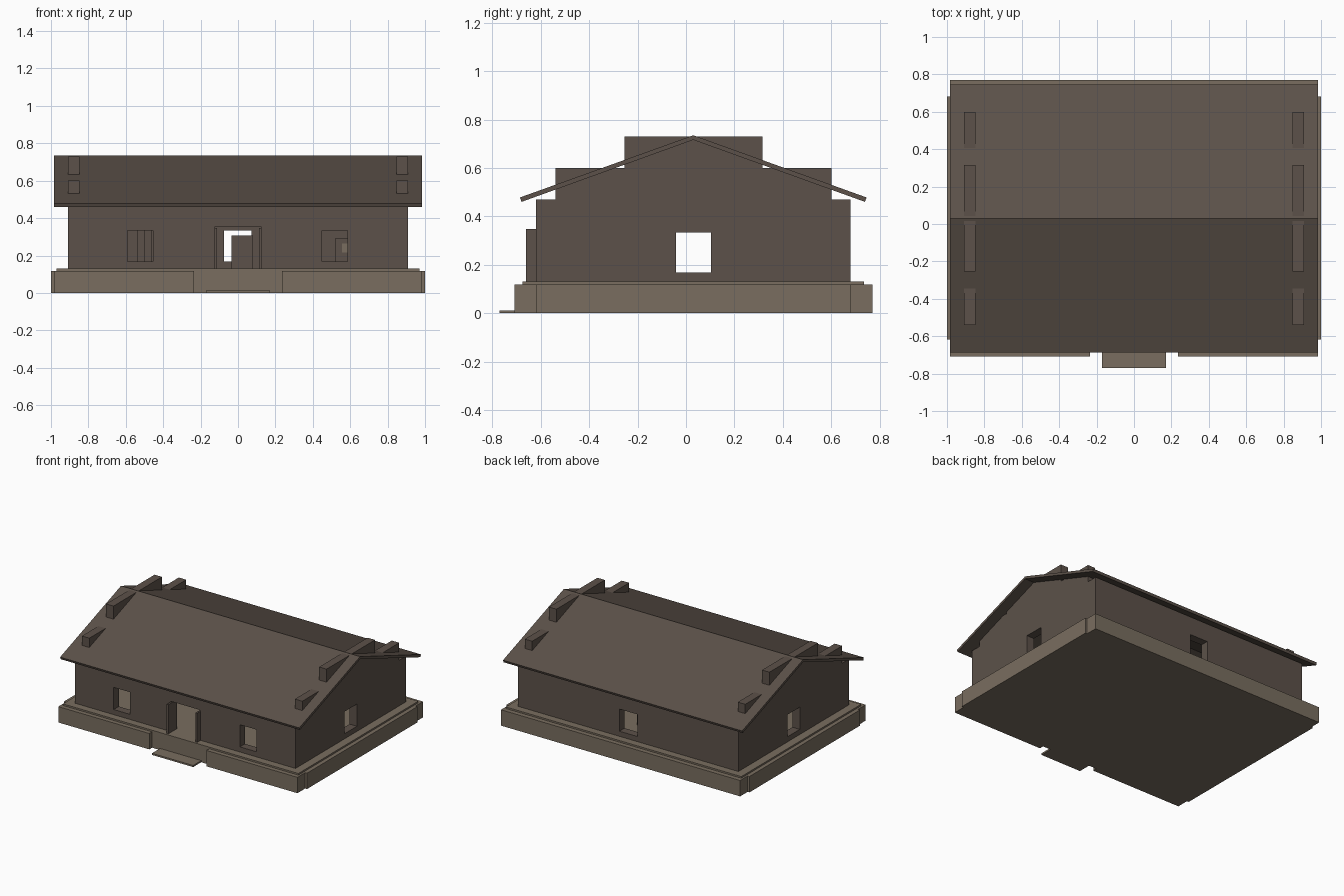
import bpy
import bmesh
from mathutils import Vector

cube = bpy.data.objects.get("Cube")
if cube:
    bpy.data.objects.remove(cube, do_unlink=True)


def material(name, rgb):
    m = bpy.data.materials.new(name)
    m.use_nodes = True
    m.diffuse_color = (*rgb, 1)
    m.node_tree.nodes["Principled BSDF"].inputs["Base Color"].default_value = (*rgb, 1)
    return m


WOOD = material("dark brown wood", (0.107, 0.083, 0.067))
STONE = material("tan stone", (0.192, 0.155, 0.115))


def prism(name, outline, x0, x1, mat):
    """Extrude a (y, z) outline along x."""
    bm = bmesh.new()
    face = bm.faces.new([bm.verts.new((x0, y, z)) for y, z in outline])
    ext = bmesh.ops.extrude_face_region(bm, geom=[face])
    moved = [v for v in ext["geom"] if isinstance(v, bmesh.types.BMVert)]
    bmesh.ops.translate(bm, verts=moved, vec=Vector((x1 - x0, 0, 0)))
    bmesh.ops.recalc_face_normals(bm, faces=bm.faces)
    mesh = bpy.data.meshes.new(name)
    bm.to_mesh(mesh)
    bm.free()
    mesh.materials.append(mat)
    obj = bpy.data.objects.new(name, mesh)
    bpy.context.collection.objects.link(obj)
    return obj


def box(name, x, y, z, mat):
    outline = [(y[0], z[0]), (y[1], z[0]), (y[1], z[1]), (y[0], z[1])]
    return prism(name, outline, x[0], x[1], mat)


def cut(wall, x, y, z):
    """Cut a rectangular opening through a wall."""
    cutter = box("opening_cutter", x, y, z, WOOD)
    cutter.hide_render = True
    mod = wall.modifiers.new("opening", "BOOLEAN")
    mod.operation = "DIFFERENCE"
    mod.solver = "EXACT"
    mod.object = cutter
    bpy.context.view_layer.objects.active = wall
    bpy.ops.object.modifier_apply(modifier=mod.name)
    bpy.data.objects.remove(cutter, do_unlink=True)


MID = 0.03            # y of the ridge and of the house centre
FLOOR, EAVE = 0.13, 0.47
SILL, HEAD = 0.168, 0.333

# Foundation: floor slab, surrounding kerbs and door step
box("floor_slab", (-0.97, 0.97), (-0.675, 0.735), (0, FLOOR), STONE)
box("back_kerb", (-0.985, 0.985), (0.68, 0.77), (0, 0.118), STONE)
box("door_step", (-0.17, 0.17), (-0.77, -0.66), (0, 0.012), STONE)
for side, s in (("left", 1), ("right", -1)):
    box(side + "_front_kerb", (s * 0.235, s * 0.985), (-0.708, -0.615), (0, 0.118), STONE)
    box(side + "_side_kerb", (s * 0.9, s), (-0.617, 0.682), (0, 0.118), STONE)

# Stepped end walls, rising through the roof in places
half = [(0.65, FLOOR), (0.65, EAVE), (0.57, EAVE), (0.57, 0.6), (0.285, 0.6), (0.285, 0.73)]
outline = [(MID + y, z) for y, z in half] + [(MID - y, z) for y, z in reversed(half)]
for side, s in (("left", 1), ("right", -1)):
    wall = prism(side + "_end_wall", outline, s * 0.847, s * 0.908, WOOD)
    cut(wall, (s * 0.8, s * 0.95), (-0.042, 0.103), (SILL, HEAD))

# Front wall with door and two windows, back wall with one window
front = box("front_wall", (-0.847, 0.847), (-0.62, -0.56), (FLOOR, EAVE), WOOD)
cut(front, (-0.122, 0.122), (-0.7, -0.5), (FLOOR - 0.05, 0.355))
for x in (-0.59, 0.45):
    cut(front, (x, x + 0.135), (-0.7, -0.5), (SILL, HEAD))
back = box("back_wall", (-0.847, 0.847), (0.62, 0.68), (FLOOR, EAVE), WOOD)
cut(back, (-0.075, 0.072), (0.5, 0.8), (SILL, HEAD))

# Door posts standing proud of the front wall
for side, s in (("left", 1), ("right", -1)):
    box(side + "_door_post", (s * 0.112, s * 0.125), (-0.66, -0.56), (FLOOR, 0.347), WOOD)

# Two thin roof slopes
RIDGE = 0.735
for side, s in (("front", -1), ("back", 1)):
    slope = [(MID, RIDGE), (MID + s * 0.716, 0.478),
             (MID + s * 0.709, 0.46), (MID, RIDGE - 0.019)]
    prism(side + "_roof", slope, -0.985, 0.985, WOOD)

# Furniture inside
box("centre_cabinet", (-0.035, 0.08), (0.36, 0.46), (FLOOR, 0.308), WOOD)
box("tall_cupboard", (-0.54, -0.5), (0.45, 0.6), (FLOOR, 0.36), WOOD)
box("wide_cupboard", (-0.465, -0.36), (0.45, 0.6), (FLOOR, 0.36), WOOD)
box("chest", (0.522, 0.62), (0.4, 0.52), (FLOOR, 0.293), WOOD)
box("chest_panel", (0.557, 0.59), (0.394, 0.4), (0.215, 0.265), STONE)
